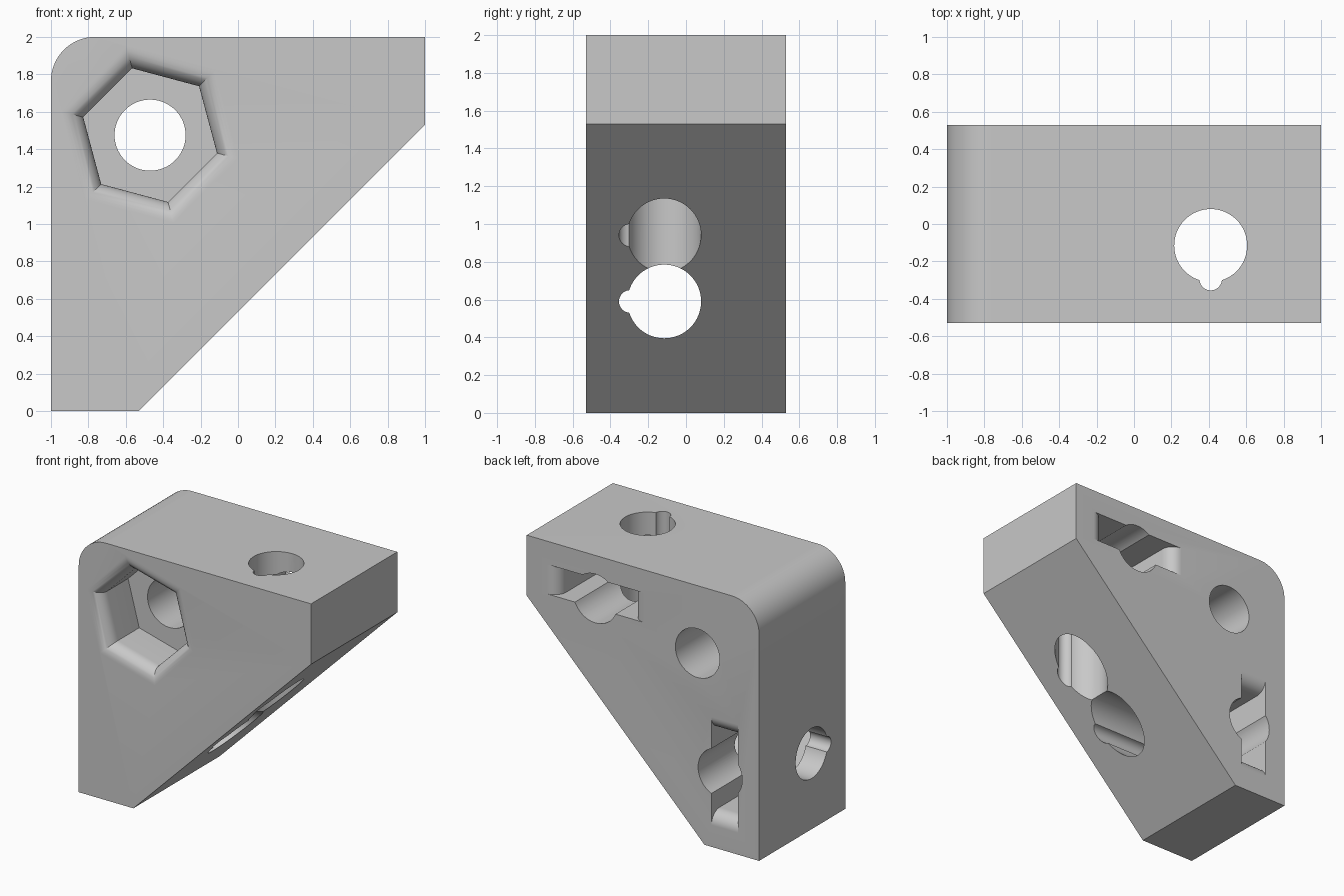
import bpy, bmesh, math

if "Cube" in bpy.data.objects:
    bpy.data.objects.remove(bpy.data.objects["Cube"])

HALF = 0.53           # half thickness of the bracket
R_MOUTH = 0.10        # rounded lead-in of the nut pockets
BOLT_R = 0.195
HX, HY = 0.41, -0.115 # axis of the vertical bolt hole


def loft(name, rings):
    """Closed solid through a list of matching point rings."""
    bm = bmesh.new()
    loops = [[bm.verts.new(p) for p in ring] for ring in rings]
    n = len(loops[0])
    for a, b in zip(loops, loops[1:]):
        for i in range(n):
            j = (i + 1) % n
            bm.faces.new((a[i], a[j], b[j], b[i]))
    bm.faces.new(loops[0][::-1])
    bm.faces.new(loops[-1])
    bmesh.ops.recalc_face_normals(bm, faces=bm.faces[:])
    me = bpy.data.meshes.new(name)
    bm.to_mesh(me)
    bm.free()
    ob = bpy.data.objects.new(name, me)
    bpy.context.collection.objects.link(ob)
    return ob


def circle(cx, cy, r, n=64, start=0.0):
    return [(cx + r * math.cos(start + 2 * math.pi * i / n),
             cy + r * math.sin(start + 2 * math.pi * i / n)) for i in range(n)]


def along_y(pts, y):
    return [(x, y, z) for x, z in pts]


def along_z(pts, z):
    return [(x, y, z) for x, y in pts]


def flip(rings):
    """Mirror across the bracket's diagonal, swapping its two arms."""
    return [[(1 - z, y, 1 - x) for x, y, z in ring] for ring in rings]


# Bracket body: cut-off triangle with one rounded corner
rc = 0.235
profile = [(-1, 0), (-0.53, 0), (1, 1.53), (1, 2)]
for i in range(17):
    a = math.pi / 2 * (1 + i / 16)
    profile.append((-1 + rc + rc * math.cos(a), 2 - rc + rc * math.sin(a)))
body = loft("bracket", [along_y(profile, -HALF), along_y(profile, HALF)])
cutters = []

# Through hole and hexagonal nut pocket on the front
cx, cz = -0.47, 1.475
hole = circle(cx, cz, 0.19)
cutters.append(loft("front_hole_cutter", [along_y(hole, -0.7), along_y(hole, 0.7)]))
steps = [(0.0, -0.17)]
for i in range(11):
    t = math.pi / 2 * i / 10
    steps.append((R_MOUTH * (1 - math.cos(t)), -HALF + R_MOUTH - R_MOUTH * math.sin(t)))
steps.append((R_MOUTH, -0.7))
rings = [along_y(circle(cx, cz, 0.37 + o / math.cos(math.pi / 6), 6, math.radians(-15)), y)
         for o, y in steps]
cutters.append(loft("hex_pocket_cutter", rings))

# Nut slot outline: hexagonal inner end, rounded mouth at the back
w = 0.32
side = [(w, HY - 0.185)]
for i in range(11):
    t = math.pi / 2 * i / 10
    side.append((w + R_MOUTH * (1 - math.cos(t)), HALF - R_MOUTH + R_MOUTH * math.sin(t)))
side.append((w + R_MOUTH, 0.7))
outline = [(HX, HY - 0.37)] + [(HX + x, y) for x, y in side] \
    + [(HX - x, y) for x, y in reversed(side)]

# Bolt hole, key notch, nut slot and bolt-end groove, repeated for both arms
bolt = circle(HX, HY, BOLT_R)
notch = circle(HX, -0.295, 0.06, 32)
groove = circle(HX, 1.665, 0.19)
features = {
    "bolt_hole": [along_z(bolt, 0.3), along_z(bolt, 2.2)],
    "key_notch": [along_z(notch, 0.3), along_z(notch, 2.2)],
    "nut_slot": [along_z(outline, 1.59), along_z(outline, 1.82)],
    "groove": [along_y(groove, HY), along_y(groove, 0.7)],
}
for name, r in features.items():
    cutters.append(loft("top_" + name + "_cutter", r))
    cutters.append(loft("side_" + name + "_cutter", flip(r)))

# Cut everything out of the body
bpy.context.view_layer.objects.active = body
body.select_set(True)
for c in cutters:
    c.hide_render = True
    m = body.modifiers.new(c.name, 'BOOLEAN')
    m.operation = 'DIFFERENCE'
    m.solver = 'EXACT'
    m.object = c
    bpy.ops.object.modifier_apply(modifier=m.name)
for c in cutters:
    bpy.data.objects.remove(c, do_unlink=True)

# Grey plastic and smooth curved walls
mat = bpy.data.materials.new("light_grey")
mat.diffuse_color = (0.58, 0.58, 0.58, 1)
mat.use_nodes = True
mat.node_tree.nodes["Principled BSDF"].inputs["Base Color"].default_value = mat.diffuse_color
body.data.materials.clear()
body.data.materials.append(mat)
for p in body.data.polygons:
    p.material_index = 0
bpy.ops.object.shade_smooth_by_angle(angle=math.radians(30))
